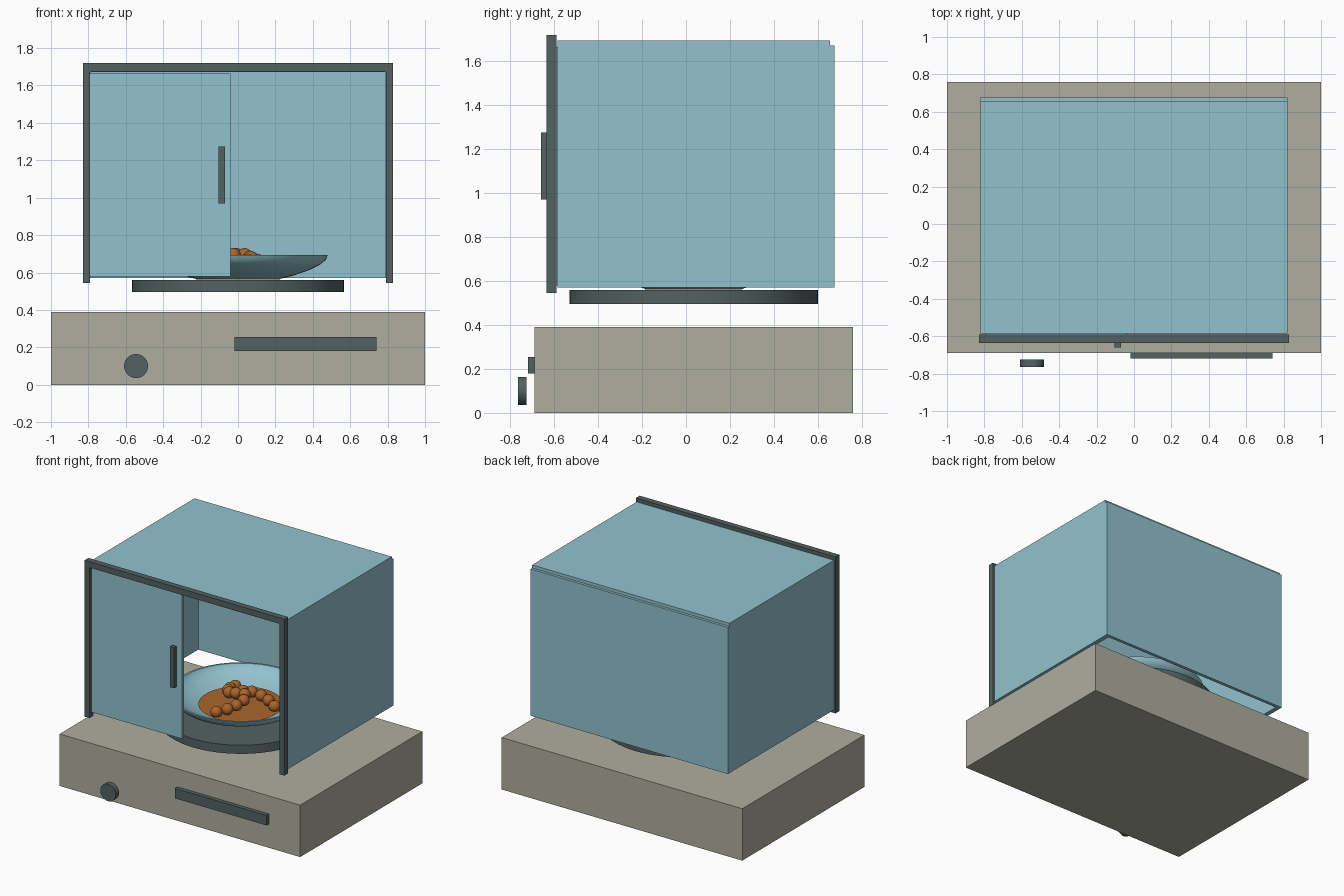
import bpy, bmesh, math
from mathutils import Matrix, Vector

if "Cube" in bpy.data.objects:
    bpy.data.objects.remove(bpy.data.objects["Cube"])


def material(name, rgb):
    m = bpy.data.materials.new(name)
    m.diffuse_color = (*rgb, 1)
    m.use_nodes = True
    m.node_tree.nodes["Principled BSDF"].inputs["Base Color"].default_value = m.diffuse_color
    return m


STONE = material("warm grey", (0.42, 0.42, 0.35))
GLASS = material("pale blue", (0.29, 0.54, 0.62))
DARK = material("dark slate", (0.088, 0.122, 0.12))
FOOD = material("roast brown", (0.40, 0.13, 0.025))
CY = 0.035  # depth centre of turntable, bowl and food


def finish(name, bm, mat, smooth=False):
    bmesh.ops.recalc_face_normals(bm, faces=bm.faces)
    me = bpy.data.meshes.new(name)
    bm.to_mesh(me)
    bm.free()
    me.materials.append(mat)
    ob = bpy.data.objects.new(name, me)
    bpy.context.collection.objects.link(ob)
    if smooth:
        bpy.ops.object.select_all(action='DESELECT')
        ob.select_set(True)
        bpy.context.view_layer.objects.active = ob
        bpy.ops.object.shade_smooth_by_angle(angle=math.radians(40))
    return ob


def box(name, x, y, z, mat):
    bm = bmesh.new()
    size = [b - a for a, b in (x, y, z)]
    mid = [(a + b) / 2 for a, b in (x, y, z)]
    bmesh.ops.create_cube(bm, size=1, matrix=Matrix.Translation(mid) @ Matrix.Diagonal((*size, 1)))
    return finish(name, bm, mat)


def disc(name, centre, radius, depth, mat, rot=Matrix(), top=None):
    bm = bmesh.new()
    bmesh.ops.create_cone(bm, cap_ends=True, segments=64, radius1=radius,
                          radius2=radius if top is None else top,
                          depth=depth, matrix=Matrix.Translation(centre) @ rot)
    return finish(name, bm, mat, True)


def lathe(name, profile, mat, steps=64):
    bm = bmesh.new()
    verts = [bm.verts.new((r, CY, z)) for r, z in profile]
    edges = [bm.edges.new((verts[i], verts[(i + 1) % len(verts)])) for i in range(len(verts))]
    bmesh.ops.spin(bm, geom=verts + edges, cent=(0, CY, 0), axis=(0, 0, 1),
                   angle=2 * math.pi, steps=steps)
    bmesh.ops.remove_doubles(bm, verts=bm.verts, dist=1e-5)
    return finish(name, bm, mat, True)


# Base with its front bar and knob
box("base", (-1, 1), (-0.69, 0.76), (0, 0.39), STONE)
box("base_bar", (-0.02, 0.74), (-0.72, -0.69), (0.18, 0.255), DARK)
disc("knob", (-0.545, -0.745, 0.10), 0.064, 0.04, DARK, Matrix.Rotation(math.pi / 2, 4, 'X'))

# Turntable
disc("turntable", (0, CY, 0.5275), 0.566, 0.065, DARK)

# Glass cabinet, open below and at the front right
for side, s in (("left", -1), ("right", 1)):
    box(side + "_wall", sorted((s * 0.785, s * 0.82)), (-0.585, 0.675), (0.57, 1.672), GLASS)
    box(side + "_frame_post", sorted((s * 0.79, s * 0.83)), (-0.635, -0.59), (0.545, 1.675), DARK)
box("back_wall", (-0.785, 0.785), (0.65, 0.675), (0.57, 1.672), GLASS)
box("roof", (-0.82, 0.82), (-0.585, 0.655), (1.672, 1.695), GLASS)
box("frame_top", (-0.83, 0.83), (-0.635, -0.59), (1.675, 1.72), DARK)

# Sliding door with handle
box("sliding_door", (-0.79, -0.04), (-0.61, -0.585), (0.58, 1.665), GLASS)
box("door_handle", (-0.105, -0.07), (-0.66, -0.63), (0.97, 1.275), DARK)

# Bowl
lathe("bowl", [(0.22, 0.565), (0.30, 0.585), (0.38, 0.613), (0.44, 0.643), (0.47, 0.667),
               (0.48, 0.695), (0.465, 0.695), (0.45, 0.67), (0.42, 0.65), (0.37, 0.625),
               (0.29, 0.598), (0.22, 0.58)], GLASS)

# Food: sauce disc and three curling strands of round pieces
disc("sauce", (0, CY, 0.584), 0.22, 0.044, FOOD, top=0.29)
bm = bmesh.new()
arm = [(0.245, 0, 0.63), (0.19, 14, 0.645), (0.14, 30, 0.66), (0.09, 55, 0.675), (0.035, 90, 0.69)]
for start in (-98, 14, 134):
    for r, turn, z in arm:
        a = math.radians(start + turn)
        bmesh.ops.create_uvsphere(bm, u_segments=20, v_segments=12, radius=0.041, matrix=Matrix.Translation(
            Vector((r * math.cos(a), CY + r * math.sin(a), z))))
finish("food_pieces", bm, FOOD, True)
